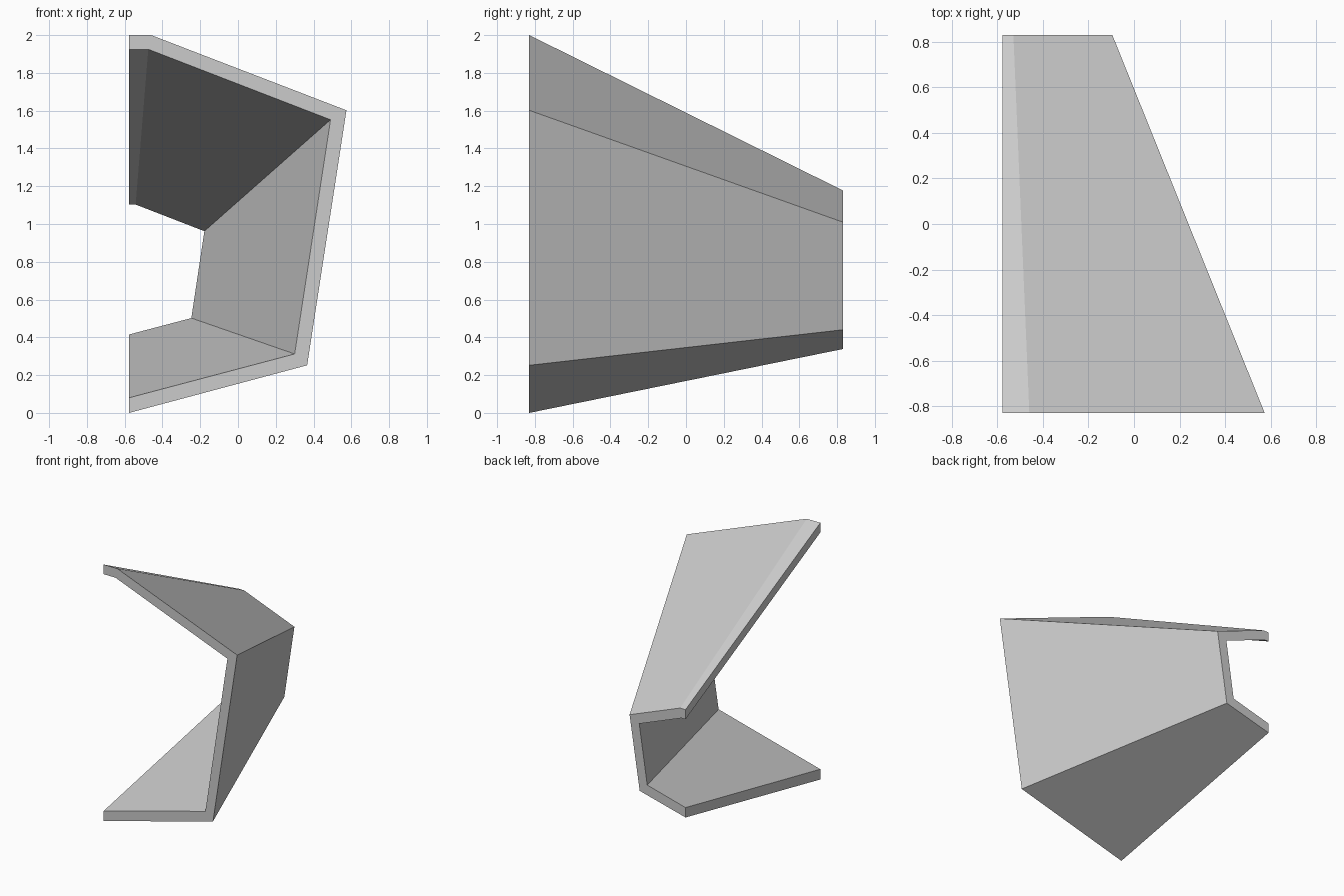
import bpy, bmesh

if "Cube" in bpy.data.objects:
    bpy.data.objects.remove(bpy.data.objects["Cube"])

# plain grey material
grey = bpy.data.materials.new("light grey")
grey.diffuse_color = (0.6, 0.6, 0.6, 1)
grey.use_nodes = True
grey.node_tree.nodes["Principled BSDF"].inputs["Base Color"].default_value = grey.diffuse_color

# C-shaped sections (x, z), tapering from the large front to the small back
Y = 0.83
front_outer = [(-0.577, 2.0), (-0.46, 2.0), (0.574, 1.602), (0.366, 0.252), (-0.577, 0.0)]
front_inner = [(-0.577, 1.925), (-0.475, 1.925), (0.49, 1.552), (0.30, 0.312), (-0.577, 0.08)]
back_outer = [(-0.577, 1.178), (-0.53, 1.178), (-0.095, 1.01), (-0.182, 0.44), (-0.577, 0.338)]
back_inner = [(-0.577, 1.103), (-0.542, 1.103), (-0.178, 0.962), (-0.247, 0.502), (-0.577, 0.415)]

bm = bmesh.new()


def row(points, y):
    return [bm.verts.new((x, y, z)) for x, z in points]


fo, fi = row(front_outer, -Y), row(front_inner, -Y)
bo, bi = row(back_outer, Y), row(back_inner, Y)

# outer skin, inner skin and the front and back rims
for a, b in ((fo, bo), (bo, bi), (bi, fi), (fi, fo)):
    for i in range(4):
        bm.faces.new((a[i], a[i + 1], b[i + 1], b[i]))
# end faces on the open left side
for i in (0, 4):
    bm.faces.new((fo[i], bo[i], bi[i], fi[i]))
bmesh.ops.recalc_face_normals(bm, faces=bm.faces)

mesh = bpy.data.meshes.new("tapered_shell")
bm.to_mesh(mesh)
bm.free()
mesh.materials.append(grey)
shell = bpy.data.objects.new("tapered_shell", mesh)
bpy.context.collection.objects.link(shell)
